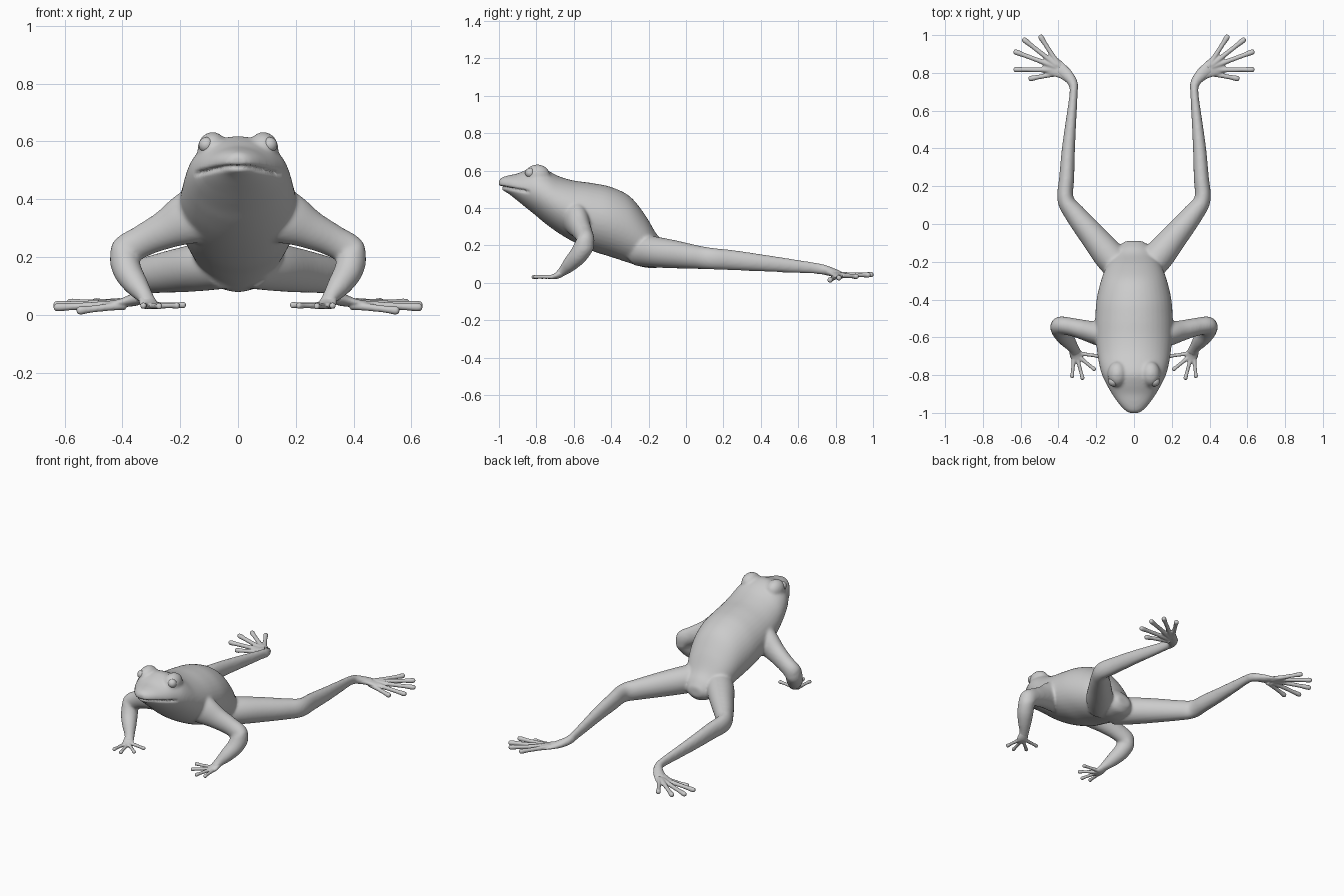
import bpy, bmesh, math
from mathutils import Vector

if "Cube" in bpy.data.objects:
    bpy.data.objects.remove(bpy.data.objects["Cube"])


def spline(keys, steps):
    """Catmull-Rom through tuples (x, y, z, half_side, half_up)."""
    k = [keys[0]] + list(keys) + [keys[-1]]
    out = []
    for i in range(1, len(k) - 2):
        for s in range(steps):
            t = s / steps
            out.append([0.5 * (2 * b + (c - a) * t + (2 * a - 5 * b + 4 * c - d) * t * t
                        + (3 * b - a - 3 * c + d) * t ** 3)
                        for a, b, c, d in zip(k[i - 1], k[i], k[i + 1], k[i + 2])])
    return out + [list(keys[-1])]


def tube(bm, keys, side=1, axis=None, sides=24, steps=6):
    """Loft elliptical rings along a path; side=-1 mirrors in x."""
    pts = spline(keys, steps)
    rings = []
    for i, p in enumerate(pts):
        c = Vector(p[:3])
        n, m = pts[min(i + 1, len(pts) - 1)], pts[max(i - 1, 0)]
        d = axis or (Vector(n[:3]) - Vector(m[:3])).normalized()
        u = d.cross(Vector((0, 0, 1))).normalized()
        w = u.cross(d)
        ring = []
        for j in range(sides):
            a = 2 * math.pi * j / sides
            q = c + u * math.cos(a) * max(p[3], 0.002) + w * math.sin(a) * max(p[4], 0.002)
            ring.append(bm.verts.new((q.x * side, q.y, q.z)))
        rings.append(ring)
    for r, s in zip(rings, rings[1:]):
        for j in range(sides):
            bm.faces.new((r[j], r[(j + 1) % sides], s[(j + 1) % sides], s[j]))
    bm.faces.new(rings[0])
    bm.faces.new(rings[-1])


def ball(bm, loc, scale):
    vs = bmesh.ops.create_uvsphere(bm, u_segments=24, v_segments=16, radius=1)["verts"]
    for v in vs:
        v.co = Vector([v.co[i] * scale[i] + loc[i] for i in range(3)])


def finish(bm, name, voxel=0, smooth=0):
    """Make an object; optionally fuse its pieces into one smooth skin."""
    bmesh.ops.recalc_face_normals(bm, faces=bm.faces)
    me = bpy.data.meshes.new(name)
    bm.to_mesh(me)
    bm.free()
    ob = bpy.data.objects.new(name, me)
    bpy.context.collection.objects.link(ob)
    if voxel:
        m = ob.modifiers.new("fuse", 'REMESH')
        m.mode, m.voxel_size = 'VOXEL', voxel
        m = ob.modifiers.new("relax", 'SMOOTH')
        m.factor, m.iterations = 0.5, smooth
        dg = bpy.context.evaluated_depsgraph_get()
        baked = bpy.data.meshes.new_from_object(ob.evaluated_get(dg))
        ob.modifiers.clear()
        ob.data = baked
    for p in ob.data.polygons:
        p.use_smooth = True
    return ob


# Torso and head: y, top z, bottom z, half width
profile = [(-1.0, .55, .512, .025), (-.985, .563, .495, .05), (-.95, .574, .475, .082),
           (-.9, .585, .437, .117), (-.85, .605, .397, .145), (-.8, .618, .357, .169),
           (-.75, .606, .315, .183), (-.68, .57, .265, .195), (-.6, .547, .218, .203),
           (-.5, .533, .17, .205), (-.4, .512, .138, .198), (-.3, .462, .105, .175),
           (-.22, .365, .082, .145), (-.16, .265, .08, .11), (-.12, .222, .088, .085),
           (-.09, .18, .12, .045)]
bm = bmesh.new()
tube(bm, [(0, y, (t + b) / 2, w, (t - b) / 2) for y, t, b, w in profile],
     axis=Vector((0, 1, 0)), sides=40)

# Limbs
arm = [(.08, -.60, .37, .07, .10), (.17, -.585, .335, .065, .092), (.25, -.565, .295, .055, .068),
       (.33, -.545, .256, .048, .056), (.392, -.538, .215, .048, .055),
       (.383, -.570, .155, .050, .050), (.352, -.615, .105, .042, .042),
       (.322, -.655, .065, .030, .028), (.305, -.69, .038, .032, .016)]
leg = [(.05, -.26, .175, .08, .085), (.13, -.17, .165, .082, .083), (.22, -.06, .152, .070, .075),
       (.31, .05, .138, .056, .064), (.362, .13, .130, .044, .058), (.356, .25, .121, .040, .054),
       (.347, .40, .107, .035, .046), (.333, .55, .092, .028, .038), (.320, .69, .078, .022, .030),
       (.323, .745, .068, .026, .027), (.36, .795, .052, .034, .022), (.40, .825, .042, .036, .016)]
for s in (1, -1):
    tube(bm, arm, s)
    tube(bm, leg, s)
    # Brow bulge over the eye
    ball(bm, (.088 * s, -.795, .575), (.052, .068, .058))
body = finish(bm, "frog_body", 0.008, 10)

# Mouth groove pressed into the skin
normals = [v.normal.copy() for v in body.data.vertices]
for v, n in zip(body.data.vertices, normals):
    if v.co.y < -.83:
        fade = min(1, (-.83 - v.co.y) / .04)
        dz = v.co.z - (.512 - .15 * (v.co.y + 1))
        v.co -= n * .014 * fade * math.exp(-(dz / .007) ** 2)
        # Slightly recessed lower lip
        if dz < 0:
            v.co.y += .008 * fade * math.exp(dz / .03)


def digit(bm, base, tip, r, s):
    b, t = Vector(base), Vector(tip)
    rows = [(0, 1.25), (.3, 1.0), (.7, .9), (.9, 1.1), (.98, .9), (1, .3)]
    tube(bm, [(*b.lerp(t, f), r * k, r * k) for f, k in rows], s, sides=14, steps=3)


fingers = [((.318, -.70, .032), (.328, -.815, .032)), ((.303, -.70, .032), (.270, -.825, .030)),
           ((.295, -.70, .032), (.203, -.775, .032)), ((.295, -.685, .034), (.180, -.700, .034))]
toes = [((.395, .835, .042), (.500, 1.0, .044)), ((.41, .84, .042), (.590, .982, .042)),
        ((.41, .83, .040), (.638, .915, .034)), ((.41, .815, .036), (.638, .818, .026)),
        ((.39, .80, .034), (.558, .768, .014))]
for s, label in ((1, "right"), (-1, "left")):
    # Front hand
    bm = bmesh.new()
    tube(bm, [(.322, -.655, .062, .024, .022), (.308, -.69, .038, .033, .017),
              (.298, -.725, .031, .026, .010)], s)
    for b, t in fingers:
        digit(bm, b, t, .0105, s)
    finish(bm, "front_hand_" + label, 0.0045, 3)

    # Hind foot with a broad flat sole
    bm = bmesh.new()
    tube(bm, [(.335, .765, .060, .026, .022), (.37, .80, .048, .036, .018),
              (.41, .825, .040, .046, .014), (.45, .85, .037, .050, .009),
              (.47, .862, .036, .035, .005)], s)
    for b, t in toes:
        digit(bm, b, t, .0135, s)
    finish(bm, "hind_foot_" + label, 0.0045, 3)

    # Eye
    bm = bmesh.new()
    ball(bm, (.109 * s, -.833, .588), (.027, .027, .027))
    finish(bm, "eye_" + label)
